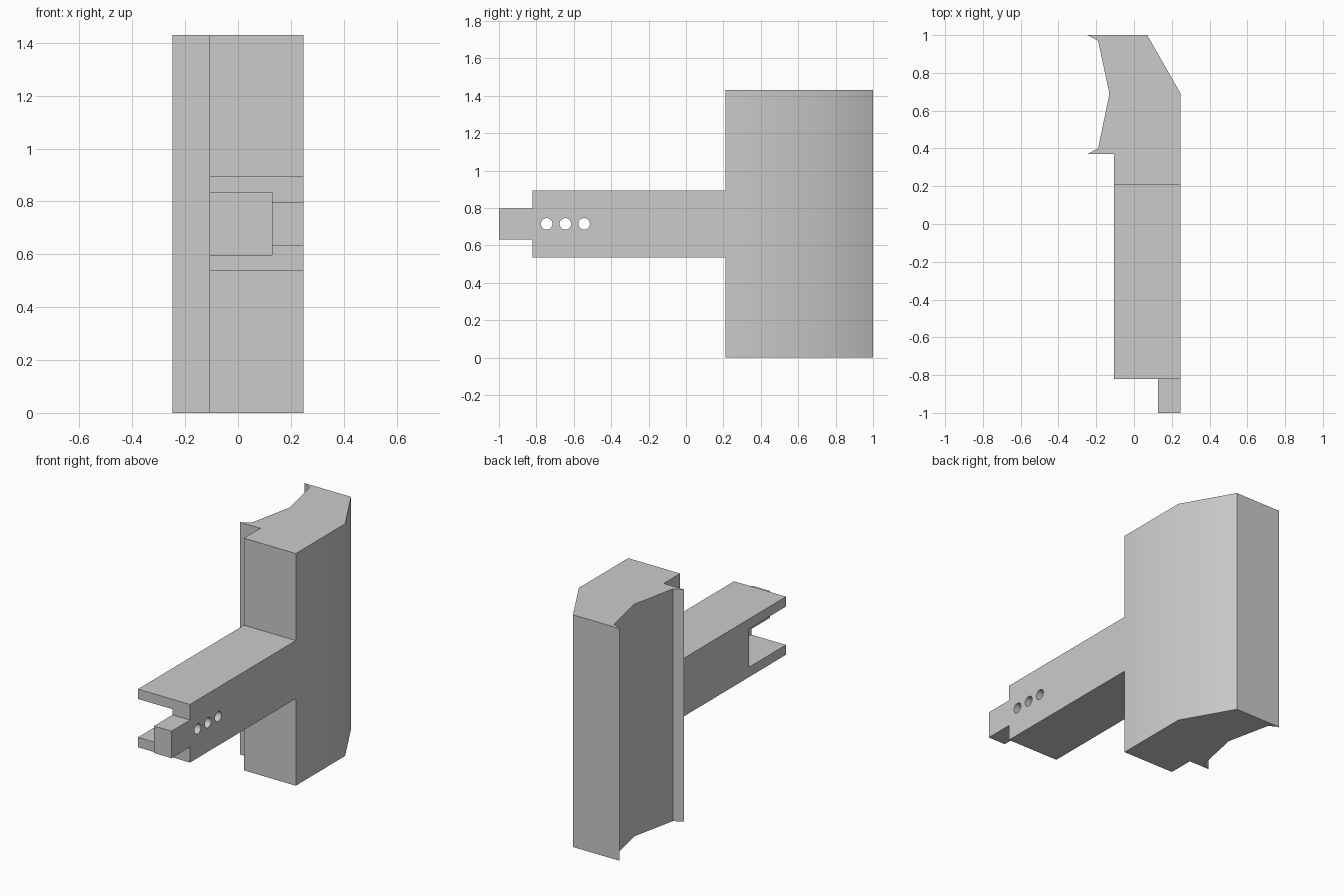
import bpy, bmesh, math
from mathutils import Matrix, Vector

default = bpy.data.objects.get("Cube")
if default:
    bpy.data.objects.remove(default, do_unlink=True)

GREY = (0.6, 0.6, 0.6, 1)
grey = bpy.data.materials.new("plain grey")
grey.use_nodes = True
grey.diffuse_color = GREY
grey.node_tree.nodes["Principled BSDF"].inputs["Base Color"].default_value = GREY


def finish(name, bm):
    bmesh.ops.recalc_face_normals(bm, faces=bm.faces)
    mesh = bpy.data.meshes.new(name)
    bm.to_mesh(mesh)
    bm.free()
    mesh.materials.append(grey)
    obj = bpy.data.objects.new(name, mesh)
    bpy.context.collection.objects.link(obj)
    return obj


def box(name, low, high):
    low, high = Vector(low), Vector(high)
    bm = bmesh.new()
    bmesh.ops.create_cube(bm, size=1, matrix=Matrix.Translation((low + high) / 2)
                          @ Matrix.Diagonal((*(high - low), 1)))
    return finish(name, bm)


def prism(name, outline, height):
    bm = bmesh.new()
    face = bm.faces.new([bm.verts.new((x, y, 0)) for x, y in outline])
    top = bmesh.ops.extrude_face_region(bm, geom=[face])["geom"]
    bmesh.ops.translate(bm, vec=(0, 0, height),
                        verts=[v for v in top if isinstance(v, bmesh.types.BMVert)])
    return finish(name, bm)


def activate(obj):
    bpy.ops.object.select_all(action="DESELECT")
    obj.select_set(True)
    bpy.context.view_layer.objects.active = obj


def cut(obj, cutter):
    cutter.hide_render = True
    mod = obj.modifiers.new("cut", "BOOLEAN")
    mod.operation, mod.solver, mod.object = "DIFFERENCE", "EXACT", cutter
    activate(obj)
    bpy.ops.object.modifier_apply(modifier=mod.name)
    bpy.data.objects.remove(cutter, do_unlink=True)


HEIGHT = 1.43
MID = HEIGHT / 2
OUT, IN, WALL = 0.247, -0.107, 0.128      # outer face, inner face, slot wall
STEP, END = 0.21, -0.82                   # arm start and end along y

# Upright block with a hollowed side and two thin lips
block = prism("upright_block", [
    (-0.247, 1), (0.07, 1), (OUT, 0.69), (OUT, STEP), (IN, STEP), (IN, 0.37),
    (-0.247, 0.37), (-0.19, 0.40), (-0.13, 0.69), (-0.19, 0.97)], HEIGHT)

# Arm with an open slot at its end
arm = box("arm", (IN, END, MID - 0.179), (OUT, STEP, MID + 0.179))
cut(arm, box("slot_cutter", (IN - 0.1, END - 0.1, MID - 0.118), (WALL, -0.46, MID + 0.118)))

# Three round holes through the slot wall
for y in (-0.745, -0.645, -0.545):
    bm = bmesh.new()
    bmesh.ops.create_cone(bm, cap_ends=True, segments=32, radius1=0.031, radius2=0.031,
                          depth=0.3, matrix=Matrix.Translation((0.2, y, MID))
                          @ Matrix.Rotation(math.pi / 2, 4, "Y"))
    cut(arm, finish("hole_cutter", bm))

# Tab at the tip
tab = box("end_tab", (WALL, -1, MID - 0.083), (OUT, END, MID + 0.083))

for part in (block, arm, tab):
    activate(part)
    bpy.ops.object.shade_smooth_by_angle(angle=math.radians(30))
